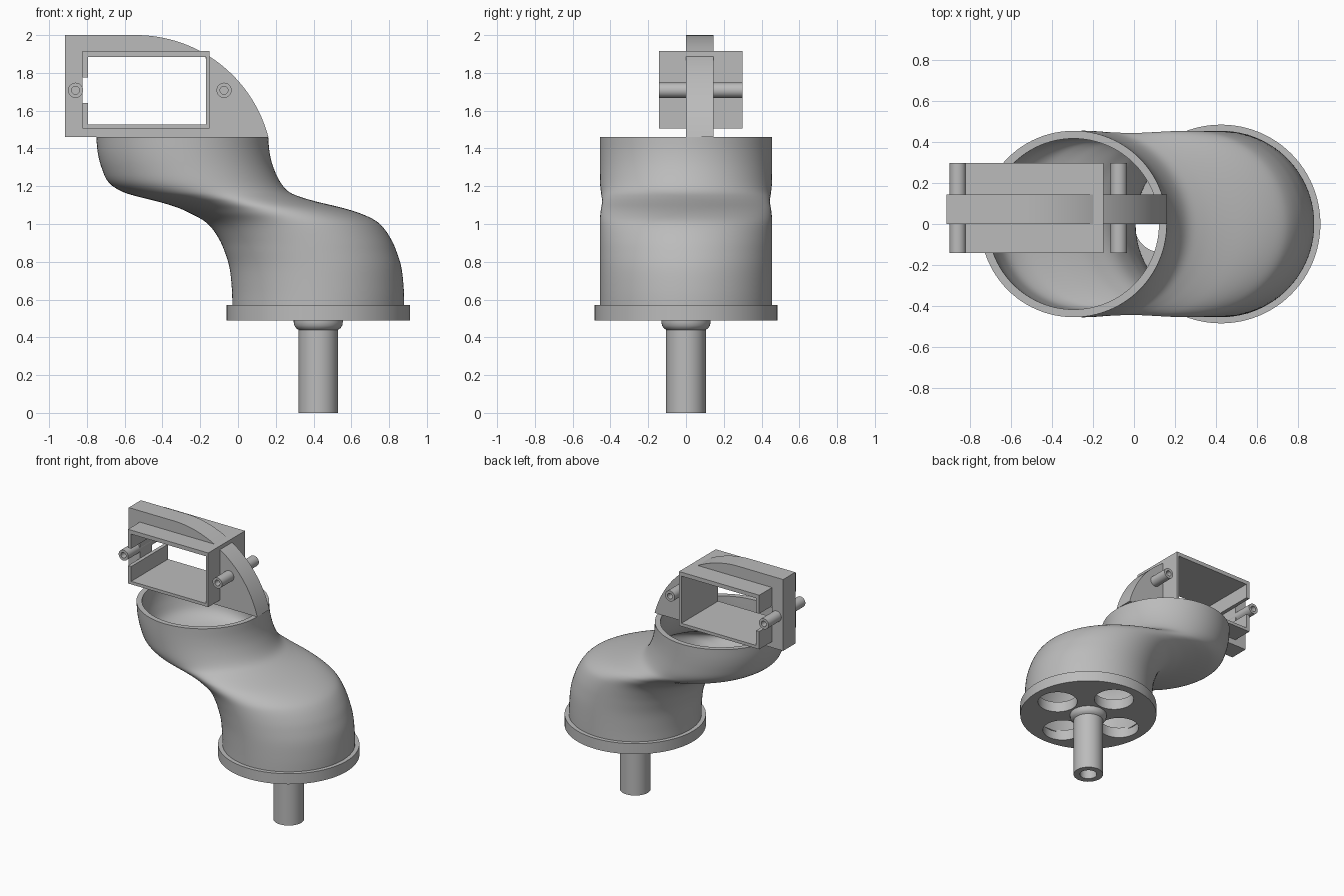
import bpy, bmesh, math
from mathutils import Matrix

if "Cube" in bpy.data.objects:
    bpy.data.objects.remove(bpy.data.objects["Cube"], do_unlink=True)

grey = bpy.data.materials.new("plain grey")
grey.use_nodes = True
grey.diffuse_color = (0.5, 0.5, 0.5, 1)
grey.node_tree.nodes["Principled BSDF"].inputs["Base Color"].default_value = (0.5, 0.5, 0.5, 1)


def finish(name, bm):
    bmesh.ops.remove_doubles(bm, verts=bm.verts, dist=0.0002)
    bmesh.ops.recalc_face_normals(bm, faces=bm.faces)
    mesh = bpy.data.meshes.new(name)
    bm.to_mesh(mesh)
    bm.free()
    mesh.materials.append(grey)
    obj = bpy.data.objects.new(name, mesh)
    bpy.context.collection.objects.link(obj)
    bpy.ops.object.select_all(action="DESELECT")
    obj.select_set(True)
    bpy.context.view_layer.objects.active = obj
    bpy.ops.object.shade_smooth_by_angle(angle=math.radians(35))
    return obj


def circle(cx, cy, r, n=48):
    return [(cx + r * math.cos(2 * math.pi * i / n), cy + r * math.sin(2 * math.pi * i / n))
            for i in range(n)]


def rect(x0, y0, x1, y1):
    return [(x0, y0), (x1, y0), (x1, y1), (x0, y1)]


def extrude(name, loops, lo, hi, upright=False):
    """Extrude an outline with holes; upright outlines lie in XZ and run along y."""
    curve = bpy.data.curves.new(name + " outline", "CURVE")
    curve.dimensions = "2D"
    curve.fill_mode = "BOTH"
    curve.extrude = (hi - lo) / 2
    for loop in loops:
        spline = curve.splines.new("POLY")
        spline.points.add(len(loop) - 1)
        for point, (x, y) in zip(spline.points, loop):
            point.co = (x, y, 0, 1)
        spline.use_cyclic_u = True
    temp = bpy.data.objects.new(name + " outline", curve)
    bpy.context.collection.objects.link(temp)
    graph = bpy.context.evaluated_depsgraph_get()
    mesh = bpy.data.meshes.new_from_object(temp.evaluated_get(graph))
    bm = bmesh.new()
    bm.from_mesh(mesh)
    bpy.data.objects.remove(temp)
    bpy.data.curves.remove(curve)
    bpy.data.meshes.remove(mesh)
    mid = (lo + hi) / 2
    if upright:
        move = Matrix.Translation((0, mid, 0)) @ Matrix.Rotation(math.pi / 2, 4, "X")
    else:
        move = Matrix.Translation((0, 0, mid))
    bmesh.ops.transform(bm, matrix=move, verts=bm.verts)
    return finish(name, bm)


def skin(bm, rings, closed):
    rows = [[bm.verts.new(p) for p in ring] for ring in rings]
    pairs = list(zip(rows, rows[1:])) + ([(rows[-1], rows[0])] if closed else [])
    for a, b in pairs:
        for i in range(len(a)):
            j = (i + 1) % len(a)
            bm.faces.new((a[i], a[j], b[j], b[i]))


def catmull(p, q, r, s, t):
    return tuple(0.5 * (2 * b + (c - a) * t + (2 * a - 5 * b + 4 * c - d) * t * t
                        + (3 * b - a - 3 * c + d) * t ** 3) for a, b, c, d in zip(p, q, r, s))


BASE_X = 0.425
R = 0.455

# Offset tube: stations of height, centre x and half width, skinned inside and out
stations = [(0.555, 0.425, R), (0.65, 0.423, R), (0.77, 0.41, R), (0.86, 0.382, R),
            (0.92, 0.355, R), (0.98, 0.315, R), (1.02, 0.27, R), (1.055, 0.2, 0.45),
            (1.085, 0.12, 0.435), (1.115, 0.01, 0.42), (1.14, -0.085, 0.425),
            (1.17, -0.17, 0.44), (1.22, -0.23, R), (1.3, -0.268, R),
            (1.38, -0.288, R), (1.46, -0.295, R)]
padded = [stations[0]] + stations + [stations[-1]]
path = []
for k in range(len(stations) - 1):
    path += [catmull(*padded[k:k + 4], t / 4) for t in range(4)]
path.append(stations[-1])


def tube_ring(station, wall):
    z, cx, rx = station
    ry = R - 0.3 * (R - rx)
    return [(cx + (rx - wall) * x, (ry - wall) * y, z) for x, y in circle(0, 0, 1, 96)]


bm = bmesh.new()
skin(bm, [tube_ring(s, 0) for s in path] + [tube_ring(s, 0.038) for s in reversed(path)], True)
finish("offset_tube", bm)

# Base disc with four round openings
holes = [circle(BASE_X + 0.285 * x, 0.285 * y, 0.14) for x, y in circle(0, 0, 1, 4)]
extrude("base_disc", [circle(BASE_X, 0, 0.485, 96)] + holes, 0.49, 0.57)

# Hollow stem with a rounded collar
profile = [(0.001, 0.45), (0.06, 0.45), (0.06, 0), (0.105, 0), (0.105, 0.44), (0.118, 0.449),
           (0.127, 0.463), (0.13, 0.48), (0.13, 0.5), (0.001, 0.5)]
bm = bmesh.new()
skin(bm, [[(x, y, z) for x, y in circle(BASE_X, 0, r)] for r, z in profile], True)
finish("stem", bm)

# Upright bracket plate with a curved shoulder
cx, cz, rad = -0.54, 1.275, 0.725
end = math.asin((1.46 - cz) / rad)
arc = []
for i in range(33):
    a = end + (math.pi / 2 - end) * i / 32
    arc.append((cx + rad * math.cos(a), cz + rad * math.sin(a)))
outline = [(-0.915, 1.46)] + arc + [(-0.915, 2.0)]
extrude("bracket_plate", [outline, rect(-0.822, 1.515, -0.16, 1.9)], 0, 0.145, True)

# Rectangular holder frame, slotted through its left wall
x0, x1, z0, z1 = -0.822, -0.15, 1.505, 1.915
ix0, ix1, iz0, iz1 = -0.795, -0.17, 1.528, 1.885
slot0, slot1 = 1.64, 1.775
frame = [(x0, slot0), (x0, z0), (x1, z0), (x1, z1), (x0, z1), (x0, slot1),
         (ix0, slot1), (ix0, iz1), (ix1, iz1), (ix1, iz0), (ix0, iz0), (ix0, slot0)]
extrude("holder_frame", [frame], -0.142, 0.298, True)

# Screw posts either side of the frame
for name, x in (("right_screw_post", -0.86), ("left_screw_post", -0.074)):
    extrude(name, [circle(x, 1.708, 0.04, 32), circle(x, 1.708, 0.021, 32)], -0.142, 0.298, True)
